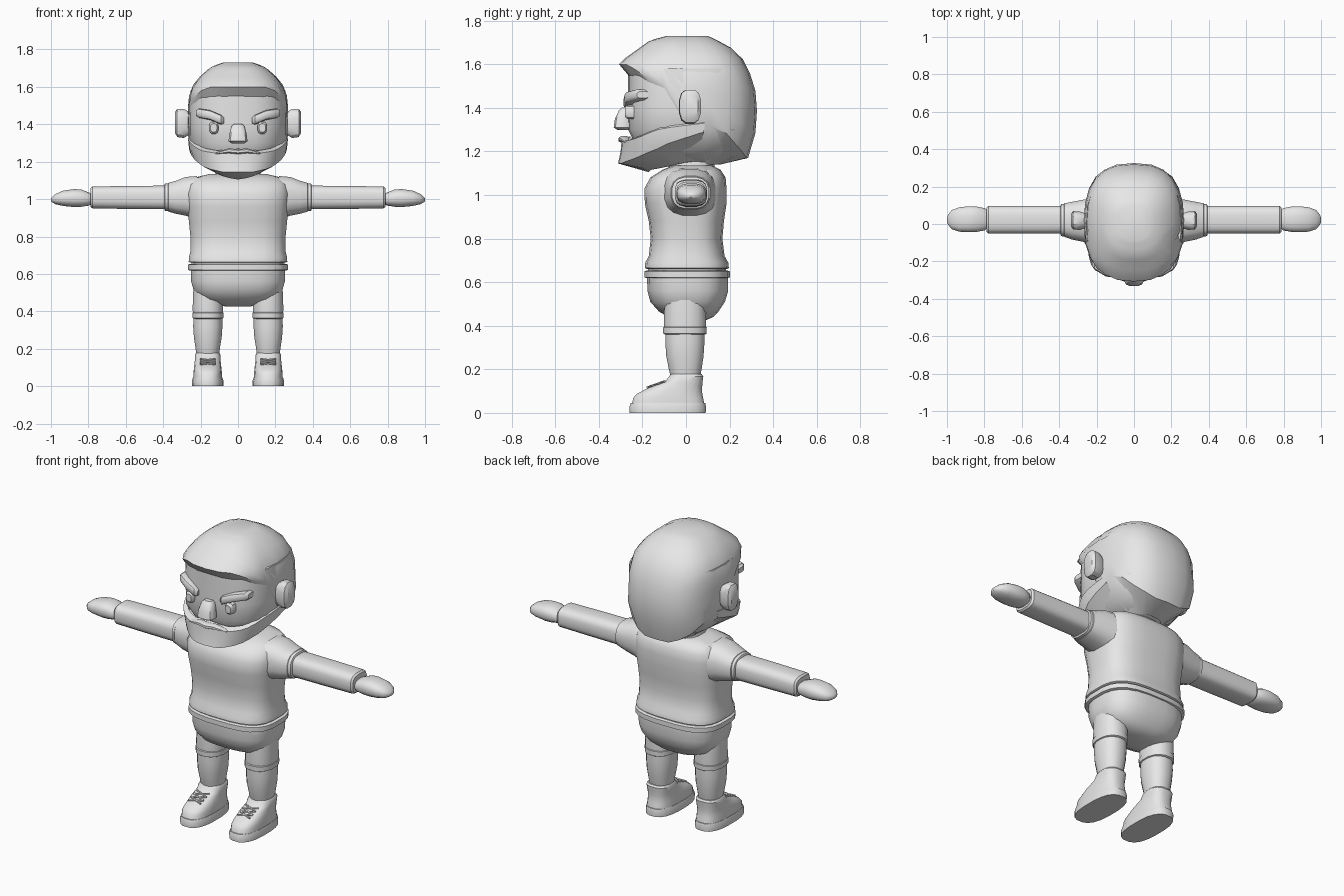
import bpy, bmesh, math
from mathutils import Vector

grey = bpy.data.materials.new("plain grey")
grey.diffuse_color = (0.8, 0.8, 0.8, 1)


def finish(name, bm, mirror=False, angle=35):
    bmesh.ops.recalc_face_normals(bm, faces=bm.faces[:])
    me = bpy.data.meshes.new(name)
    bm.to_mesh(me)
    bm.free()
    me.materials.append(grey)
    me.shade_smooth()
    me.set_sharp_from_angle(angle=math.radians(angle))
    ob = bpy.data.objects.new(name, me)
    bpy.context.collection.objects.link(ob)
    if mirror:
        ob.modifiers.new("mirror", 'MIRROR').use_mirror_merge = False
    return ob


def grid(name, rows, wrap=True, caps=(True, True), **kw):
    """Skin a list of point rows."""
    bm = bmesh.new()
    vs = [[bm.verts.new(p) for p in row] for row in rows]
    n = len(vs[0])
    for a, b in zip(vs, vs[1:]):
        for i in range(n if wrap else n - 1):
            j = (i + 1) % n
            bm.faces.new((a[i], a[j], b[j], b[i]))
    for cap, row in zip(caps, (vs[0], vs[-1])):
        if cap:
            bm.faces.new(row)
    return finish(name, bm, **kw)


def spow(v, e):
    return math.copysign(abs(v) ** e, v)


def loft(name, axis, secs, n=16, p=2.6, **kw):
    """secs: (position, lo1, hi1, lo2, hi2) across the two other axes."""
    rows = []
    for t, l1, h1, l2, h2 in secs:
        row = []
        for i in range(n):
            a = 2 * math.pi * (i + 0.5) / n
            u = (l1 + h1) / 2 + (h1 - l1) / 2 * spow(math.cos(a), 2 / p)
            v = (l2 + h2) / 2 + (h2 - l2) / 2 * spow(math.sin(a), 2 / p)
            row.append({'x': (t, u, v), 'y': (u, t, v), 'z': (u, v, t)}[axis])
        rows.append(row)
    return grid(name, rows, **kw)


def interp(table, x):
    if x <= table[0][0]:
        return table[0][1:]
    for a, b in zip(table, table[1:]):
        if x <= b[0]:
            f = (x - a[0]) / (b[0] - a[0])
            return [u + (v - u) * f for u, v in zip(a[1:], b[1:])]
    return table[-1][1:]


# Head outline: height, half width, front depth, back depth
HEAD = [(1.10, .13, .25, .23), (1.17, .225, .30, .285), (1.25, .26, .30, .31),
        (1.33, .268, .30, .33), (1.50, .268, .30, .317), (1.58, .258, .312, .285),
        (1.61, .24, .305, .27), (1.66, .20, .235, .235), (1.71, .14, .165, .145),
        (1.73, .08, .09, .10)]


def head_point(z, deg, s=1.0, front=None):
    rx, yf, yb = interp(HEAD, z)
    a = math.radians(deg)
    depth = (front or yf) if math.cos(a) > 0 else yb
    return (s * rx * spow(math.sin(a), .77), -s * depth * spow(math.cos(a), .77), z)


ring = range(-180, 180, 15)

# Face and skull
rows = [[head_point(z, a, .985, .27) for a in ring]
        for z in (1.58, 1.5, 1.4, 1.3)]
rows.append([head_point(1.2, a, .8, .27) for a in ring])
rows.append([head_point(1.14, a, .55, .27) for a in ring])
grid("face", rows)

# Hair cap with overhanging fringe
RIM = [(0, 1.60), (30, 1.60), (45, 1.58), (60, 1.54), (75, 1.51), (90, 1.34),
       (115, 1.30), (140, 1.21), (165, 1.17), (180, 1.17)]
UNDER = [(0, 1.54, .95), (45, 1.53, .95), (75, 1.47, .96), (90, 1.30, .95),
         (105, 1.20, .8), (120, 1.14, .6), (180, 1.14, .6)]
rows = []
for k in range(9):
    t = (k / 8) ** 1.7
    rows.append([head_point(1.73 + (interp(RIM, abs(a))[0] - 1.73) * t, a) for a in ring])
under = []
for a in ring:
    z, s = interp(UNDER, abs(a))
    under.append(head_point(z, a, s, .27))
grid("hair", rows + [under], caps=(True, False))

# Beard along the jaw
BEARD = [(0, 1.255, 1.145), (20, 1.245, 1.145), (45, 1.26, 1.165),
         (70, 1.30, 1.21), (100, 1.33, 1.29)]
rows = [[], [], [], [], []]
for a in range(-100, 101, 10):
    hi, lo = interp(BEARD, abs(a))
    f = abs(a) / 100
    rows[0].append(head_point(hi + .015, a, .95, .27))
    rows[1].append(head_point(hi, a, 1, .295))
    rows[2].append(head_point((hi + lo) / 2, a, 1, .30))
    rows[3].append(head_point(lo, a, 1, .312))
    x, y, z = head_point(1.17, a, .55, .31)
    rows[4].append((x, y, 1.105 + .05 * f))
grid("beard", rows, wrap=False, caps=(False, True))

# Moustache lip, nose, eyes, brows, ears
loft("moustache", 'x', [(-.12, -.285, -.26, 1.24, 1.25), (-.05, -.308, -.26, 1.245, 1.272),
                        (0, -.312, -.26, 1.24, 1.268), (.05, -.308, -.26, 1.245, 1.272),
                        (.12, -.285, -.26, 1.24, 1.25)], n=8)
loft("nose", 'z', [(1.298, -.035, .035, -.315, -.25), (1.31, -.052, .052, -.333, -.25),
                   (1.35, -.047, .047, -.327, -.25), (1.39, -.036, .036, -.308, -.25),
                   (1.402, -.022, .022, -.295, -.25)], n=12, p=3)
loft("eye", 'y', [(-.22, .105, .155, 1.348, 1.414), (-.268, .105, .155, 1.348, 1.414),
                  (-.28, .113, .147, 1.358, 1.404)], n=12, p=3, mirror=True)
loft("brow", 'x', [(.075, -.275, -.23, 1.405, 1.435), (.09, -.288, -.23, 1.398, 1.45),
                   (.15, -.282, -.2, 1.423, 1.476), (.21, -.245, -.17, 1.435, 1.485),
                   (.225, -.225, -.17, 1.445, 1.475)], n=12, p=3.5, mirror=True)
loft("ear", 'x', [(.24, -.02, .055, 1.345, 1.46), (.265, -.025, .06, 1.34, 1.47),
                  (.29, -.033, .068, 1.325, 1.485), (.325, -.03, .07, 1.33, 1.485),
                  (.338, -.012, .055, 1.355, 1.465)], n=12, p=2.8, mirror=True)

# Neck, shirt, belt, shorts
loft("neck", 'z', [(1.08, -.13, .13, -.09, .14), (1.16, -.12, .12, -.08, .13)])
loft("shirt", 'z', [(.66, -.255, .255, -.18, .19), (.665, -.265, .265, -.19, .198),
                    (.69, -.264, .264, -.188, .195), (.72, -.256, .256, -.172, .178),
                    (.80, -.256, .256, -.163, .168), (.88, -.264, .264, -.172, .175),
                    (.96, -.272, .272, -.19, .187), (1.03, -.278, .278, -.192, .187),
                    (1.08, -.268, .268, -.165, .183), (1.115, -.235, .235, -.11, .16),
                    (1.135, -.15, .15, -.06, .12)], n=24, p=3)
loft("belt", 'z', [(.618, -.258, .258, -.18, .19), (.622, -.268, .268, -.192, .202),
                   (.65, -.268, .268, -.192, .202), (.654, -.258, .258, -.18, .19)],
     n=24, p=3)
loft("waist", 'z', [(.60, -.25, .25, -.175, .185), (.67, -.25, .25, -.175, .185)], n=24, p=3)
loft("shorts", 'z', [(.425, -.06, .06, -.03, .09), (.44, -.14, .14, -.08, .125),
                     (.465, -.205, .205, -.125, .15), (.51, -.238, .238, -.165, .18),
                     (.56, -.252, .252, -.178, .195), (.625, -.254, .254, -.18, .195)],
     n=24, p=2.8)

# Arms: sleeve, cuff, forearm, hand
loft("sleeve", 'x', [(.22, -.11, .14, .89, 1.125), (.28, -.095, .13, .91, 1.12),
                     (.33, -.085, .12, .92, 1.10), (.372, -.07, .112, .932, 1.088),
                     (.376, -.064, .105, .938, 1.082)], mirror=True)
loft("sleeve_cuff", 'x', [(.37, -.06, .10, .942, 1.078), (.374, -.068, .108, .934, 1.086),
                          (.39, -.066, .107, .936, 1.084), (.394, -.058, .099, .944, 1.076)],
     mirror=True)
loft("arm", 'x', [(.37, -.052, .097, .945, 1.073), (.60, -.052, .097, .947, 1.071),
                  (.778, -.052, .097, .95, 1.068), (.788, -.043, .088, .958, 1.06)],
     p=3.2, mirror=True)
loft("hand", 'x', [(.78, -.02, .07, .975, 1.03), (.797, -.035, .085, .965, 1.036),
                   (.84, -.043, .094, .958, 1.053), (.88, -.045, .096, .957, 1.054),
                   (.935, -.042, .09, .963, 1.046), (.975, -.028, .075, .972, 1.028),
                   (.994, -.005, .05, .983, 1.012), (1.0, .01, .035, .99, 1.003)],
     p=2.5, mirror=True)

# Legs: thigh, sock band, calf
loft("thigh", 'z', [(.37, .08, .242, -.1, .092), (.42, .078, .244, -.103, .094),
                    (.52, .085, .24, -.1, .09)], p=2.3, mirror=True)
loft("sock_band", 'z', [(.36, .085, .237, -.1, .09), (.364, .077, .245, -.106, .096),
                        (.392, .076, .246, -.107, .097), (.396, .084, .238, -.1, .09)],
     p=2.3, mirror=True)
loft("calf", 'z', [(.16, .1, .222, -.07, .065), (.20, .096, .228, -.08, .073),
                   (.26, .086, .237, -.092, .082), (.32, .082, .241, -.096, .086),
                   (.37, .083, .239, -.096, .086)], p=2.3, mirror=True)

# Shoes: sole, upper, laces
loft("sole", 'z', [(0, .077, .247, -.26, .092), (.025, .076, .248, -.262, .094),
                   (.045, .082, .242, -.255, .09)], n=20, mirror=True)
loft("shoe_upper", 'z', [(.04, .084, .24, -.25, .086), (.07, .085, .239, -.243, .08),
                         (.088, .087, .237, -.225, .076), (.115, .09, .234, -.175, .075),
                         (.142, .093, .231, -.098, .077), (.168, .093, .231, -.078, .08),
                         (.178, .1, .224, -.07, .073)], n=20, p=2.8, mirror=True)
bm = bmesh.new()
for k in range(3):
    y0, z0 = -.178 + .027 * k, .114 + .0095 * k
    for s in (-1, 1):
        a = Vector((.162 - s * .04, y0, z0 + .003))
        b = Vector((.162 + s * .04, y0 + .027, z0 + .0125))
        d = b - a
        m = d.to_track_quat('Z', 'Y').to_matrix().to_4x4()
        m.translation = (a + b) / 2
        bmesh.ops.create_cone(bm, cap_ends=True, segments=6, radius1=.005, radius2=.005,
                              depth=d.length, matrix=m)
finish("laces", bm, mirror=True)
